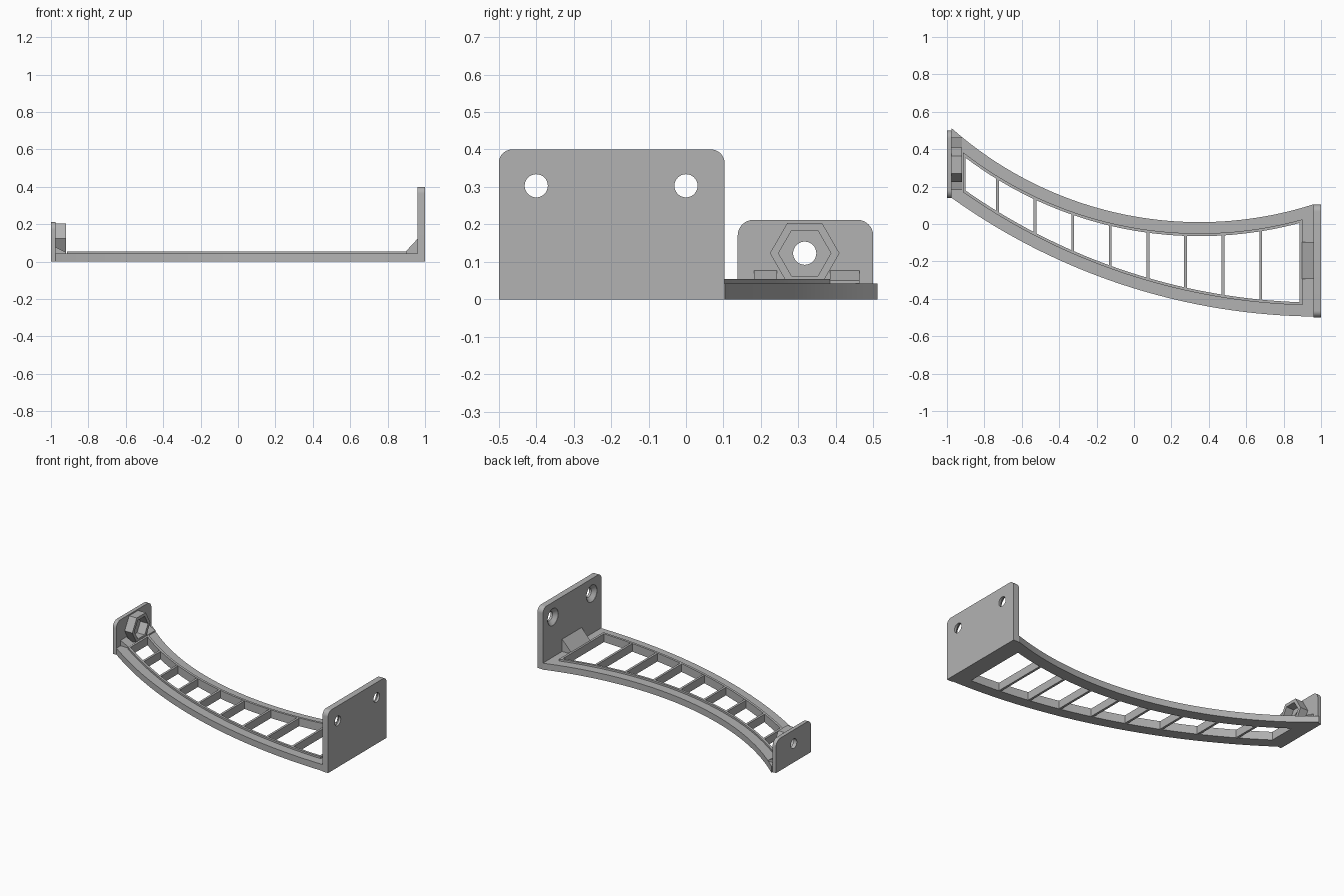
import bpy, bmesh
from math import sin, cos, pi, sqrt
from mathutils import Vector, Matrix

cube = bpy.data.objects.get("Cube")
if cube:
    bpy.data.objects.remove(cube, do_unlink=True)

grey = bpy.data.materials.new("plain grey")
grey.use_nodes = True
grey.diffuse_color = (0.45, 0.45, 0.45, 1)
grey.node_tree.nodes["Principled BSDF"].inputs["Base Color"].default_value = (0.45, 0.45, 0.45, 1)

LEFT, RIGHT = -0.975, 0.96      # inner faces of the two end plates
NUT_Y, NUT_Z = 0.317, 0.123     # centre of the nut holder


def finish(name, bm):
    bmesh.ops.recalc_face_normals(bm, faces=bm.faces)
    mesh = bpy.data.meshes.new(name)
    bm.to_mesh(mesh)
    bm.free()
    mesh.materials.append(grey)
    obj = bpy.data.objects.new(name, mesh)
    bpy.context.collection.objects.link(obj)
    return obj


def loft(name, rings, closed=False):
    """Skin equal-length rings; cap the ends unless the last joins the first."""
    bm = bmesh.new()
    vs = [[bm.verts.new(p) for p in ring] for ring in rings]
    pairs = list(zip(vs, vs[1:]))
    if closed:
        pairs.append((vs[-1], vs[0]))
    else:
        bm.faces.new(vs[0])
        bm.faces.new(vs[-1])
    n = len(vs[0])
    for a, b in pairs:
        for i in range(n):
            j = (i + 1) % n
            bm.faces.new((a[i], a[j], b[j], b[i]))
    return finish(name, bm)


def prism(name, outline, axis, lo, hi):
    """Extrude a 2D outline along the x, y or z axis."""
    def place(p, d):
        q = list(p)
        q.insert("xyz".index(axis), d)
        return q
    return loft(name, [[place(p, d) for p in outline] for d in (lo, hi)])


def smooth(obj):
    bpy.ops.object.select_all(action='DESELECT')
    obj.select_set(True)
    bpy.context.view_layer.objects.active = obj
    bpy.ops.object.shade_smooth_by_angle(angle=0.5)


def circle(cy, cz, r, n, x):
    return [(x, cy + r * cos(2 * pi * i / n), cz + r * sin(2 * pi * i / n)) for i in range(n)]


def plate(name, y0, y1, height, r, x0, x1, cutters):
    """Upright plate with two rounded top corners and drilled holes."""
    outline = [(y0, 0), (y1, 0)]
    for cy, start in ((y1 - r, 0), (y0 + r, pi / 2)):
        for i in range(9):
            a = start + i * pi / 16
            outline.append((cy + r * cos(a), height - r + r * sin(a)))
    obj = prism(name, outline, "x", x0, x1)
    bpy.context.view_layer.objects.active = obj
    for cutter in cutters:
        cutter.hide_render = True
        mod = obj.modifiers.new("hole", 'BOOLEAN')
        mod.operation = 'DIFFERENCE'
        mod.solver = 'EXACT'
        mod.object = cutter
        bpy.ops.object.modifier_apply(modifier=mod.name)
        bpy.data.objects.remove(cutter, do_unlink=True)
    smooth(obj)


# Curved frame edges, inset by a given amount
def back_y(x, inset):
    return 2.01 - sqrt((2.0 + inset) ** 2 - (x - 0.35) ** 2)


def front_y(x, inset):
    return 2.895 - sqrt((3.39 - inset) ** 2 - (x - 1.0) ** 2)


def frame_ring(inset, z, n=40):
    a, b = LEFT + inset, RIGHT - inset
    xs = [a + (b - a) * i / n for i in range(n + 1)]
    return ([(x, front_y(x, inset), z) for x in xs]
            + [(x, back_y(x, inset), z) for x in reversed(xs)])


# Frame band with a thin raised lip around the opening
steps = [(0, 0), (0, 0.042), (0.06, 0.042), (0.06, 0.054), (0.075, 0.054), (0.075, 0)]
smooth(loft("curved_frame", [frame_ring(i, z) for i, z in steps], closed=True))

# Cross rungs
for k in range(8):
    xa = -0.737 + 0.201 * k
    xb = xa + 0.015
    prism(f"rung_{k + 1}", [(xa, front_y(xa, 0.07)), (xb, front_y(xb, 0.07)),
                            (xb, back_y(xb, 0.07)), (xa, back_y(xa, 0.07))], "z", 0.001, 0.053)

# Large plate with two countersunk screw holes
screw_holes = [loft("screw_cutter", [circle(y, 0.303, r, 32, x) for x, r in
                                     ((0.95, 0.055), (0.962, 0.055), (0.985, 0.031), (1.02, 0.031))])
               for y in (-0.4, 0.0)]
plate("large_plate", -0.5, 0.103, 0.4, 0.036, RIGHT, 1.0, screw_holes)

# Small plate with one bolt hole
bolt_hole = loft("bolt_cutter", [circle(NUT_Y, NUT_Z, 0.031, 32, x) for x in (-1.02, -0.95)])
plate("small_plate", 0.138, 0.5, 0.212, 0.042, -1.0, LEFT, [bolt_hole])

# Hexagonal nut holder
loft("nut_holder", [circle(NUT_Y, NUT_Z, r, 6, x) for r, x in
                    ((0.093, LEFT), (0.093, -0.92), (0.07, -0.92), (0.07, LEFT))], closed=True)

# Wedge braces in the corners
prism("large_brace", [(0.897, 0.042), (RIGHT, 0.042), (RIGHT, 0.122), (0.897, 0.054)], "y", -0.295, -0.095)
for name, y0, y1 in (("front_brace", 0.182, 0.243), ("back_brace", 0.385, 0.463)):
    prism(name, [(LEFT, 0.042), (-0.92, 0.042), (-0.92, 0.05), (LEFT, 0.077)], "y", y0, y1)
